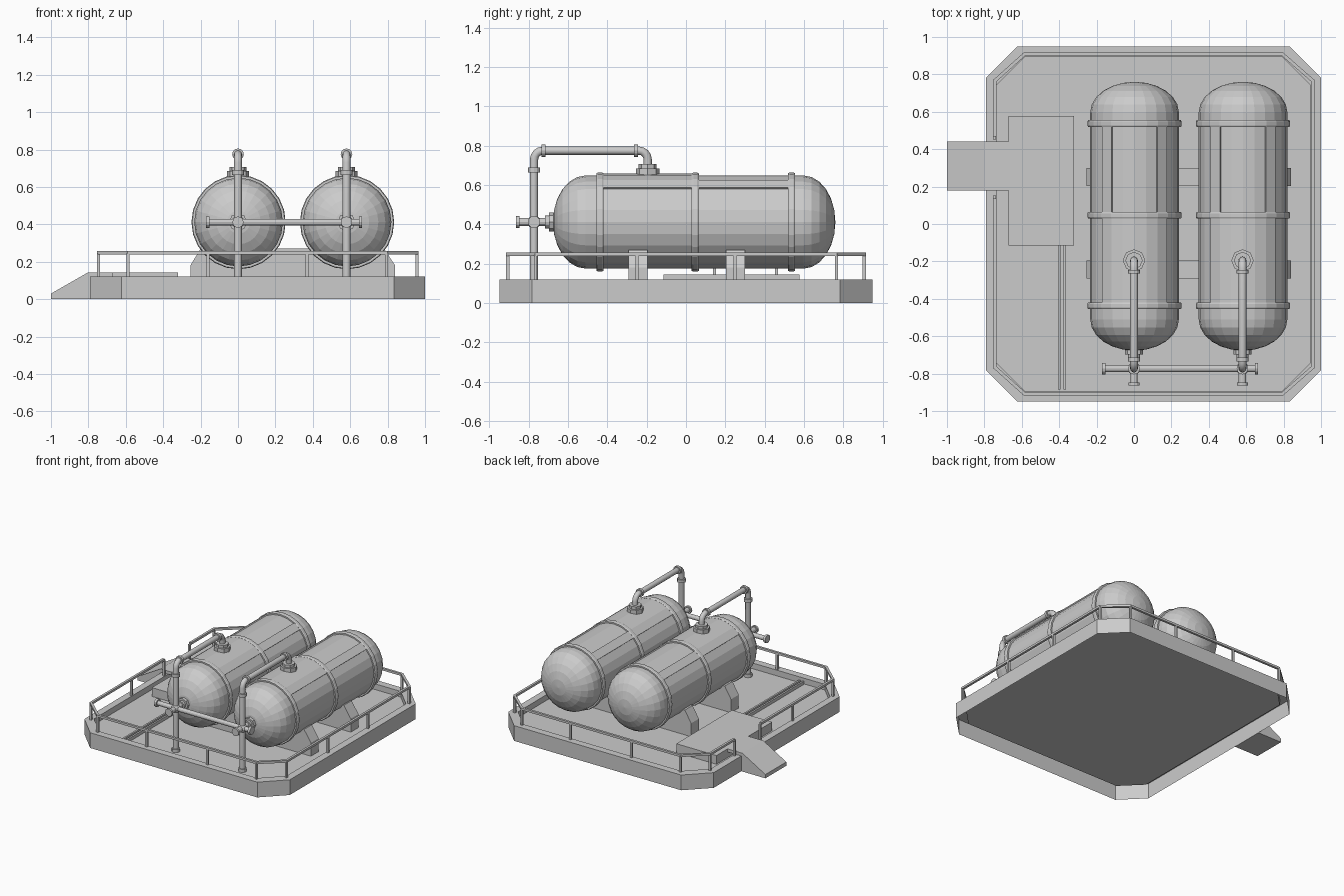
import bpy, bmesh
from math import sin, cos, pi, radians
from mathutils import Vector

if "Cube" in bpy.data.objects:
    bpy.data.objects.remove(bpy.data.objects["Cube"])

X, Y, Z = Vector((1, 0, 0)), Vector((0, 1, 0)), Vector((0, 0, 1))
TX, TZ, TR = (0.003, 0.583), 0.412, 0.237  # tank centres, height, radius
PY, PR = -0.773, 0.021                     # pipe stand position, pipe radius
DECK = 0.075                               # sunken deck level


def finish(name, bm):
    bmesh.ops.remove_doubles(bm, verts=bm.verts, dist=1e-5)
    bmesh.ops.recalc_face_normals(bm, faces=bm.faces)
    me = bpy.data.meshes.new(name)
    bm.to_mesh(me)
    bm.free()
    ob = bpy.data.objects.new(name, me)
    bpy.context.collection.objects.link(ob)
    return ob


def loft(bm, rings):
    """Skin equal-length rings of points."""
    vs = [[bm.verts.new(p) for p in r] for r in rings]
    n = len(vs[0])
    for a, b in zip(vs, vs[1:]):
        for i in range(n):
            j = (i + 1) % n
            bm.faces.new((a[i], a[j], b[j], b[i]))
    return vs


def solid(name, rings, cap_start=True):
    bm = bmesh.new()
    vs = loft(bm, rings)
    bm.faces.new(vs[-1])
    if cap_start:
        bm.faces.new(vs[0])
    return finish(name, bm)


def lathe(name, profile, origin, axis=Z, segs=12):
    """Revolve (distance, radius) points around an axis, capped at both ends."""
    q = Z.rotation_difference(axis)
    o = Vector(origin)
    return solid(name, [[o + q @ Vector((r * cos(2 * pi * i / segs), r * sin(2 * pi * i / segs), t))
                         for i in range(segs)] for t, r in profile])


def disc(name, origin, axis, t0, t1, r, segs=12):
    return lathe(name, [(t0, r), (t1, r)], origin, axis, segs)


def prism(name, pts, direction):
    d = Vector(direction)
    return solid(name, [[Vector(p) for p in pts], [Vector(p) + d for p in pts]])


def box(name, x0, x1, y0, y1, z0, z1):
    return prism(name, [(x0, y0, z0), (x1, y0, z0), (x1, y1, z0), (x0, y1, z0)], (0, 0, z1 - z0))


def plate_arc(name, x, a0, a1, y0, y1, r0, r1):
    """Curved cladding plate; angles in degrees from straight up."""
    n = round((a1 - a0) / 15)
    rings = []
    for k in range(n + 1):
        a = radians(a0 + (a1 - a0) * k / n)
        rings.append([(x + r * sin(a), y, TZ + r * cos(a))
                      for r, y in ((r0, y0), (r1, y0), (r1, y1), (r0, y1))])
    return solid(name, rings)


def tube(name, pts, r):
    cu = bpy.data.curves.new(name, 'CURVE')
    cu.dimensions = '3D'
    cu.bevel_depth, cu.bevel_resolution, cu.use_fill_caps = r, 4, True
    sp = cu.splines.new('POLY')
    sp.points.add(len(pts) - 1)
    for p, c in zip(sp.points, pts):
        p.co = (*c, 1)
    bpy.context.collection.objects.link(bpy.data.objects.new(name, cu))


def octagon(x0, x1, y, c, z):
    return [(x0 + c, -y, z), (x1 - c, -y, z), (x1, c - y, z), (x1, y - c, z),
            (x1 - c, y, z), (x0 + c, y, z), (x0, y - c, z), (x0, c - y, z)]


# Base: chamfered outer wall, flat rim, sunken deck, open underneath
solid("base_tray", [octagon(-.79, 1, .95, .167, 0), octagon(-.79, 1, .95, .167, .12),
                    octagon(-.735, .943, .893, .15, .12), octagon(-.735, .943, .893, .15, DECK)],
      cap_start=False)

# Entry ramp, landing plate and floor channel
prism("ramp", [(-1, .18, 0), (-1, .18, .03), (-.8, .18, .144), (-.66, .18, .144), (-.66, .18, .12), (-.79, .18, .12),
               (-.79, .18, 0)], (0, .26, 0))
box("landing_plate", -.67, -.32, -.115, .578, DECK, .144)
for x in (-.4, -.37):
    box("floor_channel_rail", x - .007, x + .007, -.885, -.11, DECK, DECK + .025)

# Saddle supports under both tanks
for y in (-.244, .252):
    prism("saddle", [(-.255, y - .048, DECK), (-.255, y - .048, .18), (-.2, y - .048, .27), (.78, y - .048, .27),
                     (.84, y - .048, .18), (.84, y - .048, DECK)], (0, .096, 0))

# Tanks
arc = [(sin(k * pi / 12), cos(k * pi / 12)) for k in range(6)]
shell = [(-.677, .001)] + [(-.51 - .167 * s, TR * c) for s, c in reversed(arc)]
shell += [(.597 + .163 * s, TR * c) for s, c in arc] + [(.76, .001)]
for x in TX:
    lathe("tank_shell", shell, (x, 0, TZ), Y, 24)
    for y in (-.437, .047, .537):
        lathe("tank_band", [(-.018, .232), (-.018, .248), (-.01, .252), (.01, .252), (.018, .248), (.018, .232)],
              (x, y, TZ), Y, 24)
    # top cladding, with an open window in the rear half
    plate_arc("top_cladding", x, -45, 45, -.43, .05, .232, .247)
    for a in (-45, 30):
        plate_arc("side_cladding", x, a, a + 15, .05, .53, .232, .247)

# Pipework for each tank
for x in (0, .58):
    zt, ye, R = .775, -.195, .045
    bend = [k * pi / 8 for k in range(5)]
    path = [(x, PY, DECK)]
    path += [(x, PY + R - R * cos(a), zt - R + R * sin(a)) for a in bend]
    path += [(x, ye - R + R * sin(a), zt - R + R * cos(a)) for a in bend]
    path += [(x, ye, .65)]
    tube("outlet_pipe", path, PR)
    disc("foot_collar", (x, PY, 0), Z, DECK, DECK + .024, .03)
    disc("riser_collar", (x, PY, 0), Z, .665, .69, .031)
    for y in (-.725, -.255):
        disc("pipe_collar", (x, y, zt), Y, -.01, .01, .031)
    disc("top_flange", (x, ye, 0), Z, .64, .685, .06, 8)
    disc("top_flange_neck", (x, ye, 0), Z, .685, .706, .046, 8)
    # front outlet stub and junction
    disc("front_stub", (x, 0, TZ), Y, -.85, -.66, .02)
    disc("stub_cap", (x, 0, TZ), Y, -.864, -.848, .03)
    disc("stub_collar", (x, 0, TZ), Y, -.717, -.697, .032)
    disc("front_flange", (x, 0, TZ), Y, -.697, -.665, .048, 8)
    lathe("junction", [(-.034 * cos(k * pi / 6), max(.034 * sin(k * pi / 6), .001)) for k in range(7)],
          (x, PY, TZ), Z)

# Header pipe joining both risers
disc("header_pipe", (0, PY, TZ), X, -.16, .655, .018)
for x in (-.161, .655):
    disc("header_cap", (x, PY, TZ), X, -.009, .009, .031)

# Guard rail: square section swept round the edge, open at the ramp
L, Rr, F = -.745, .957, .907
rail = [(L, .137), (L, -.765), (-.587, -F), (.795, -F), (Rr, -.765),
        (Rr, .765), (.795, F), (-.587, F), (L, .765), (L, .468)]
rings = []
pv = [Vector(p) for p in rail]
for i, p in enumerate(pv):
    d0 = (p - pv[i - 1]).normalized() if i else (pv[1] - p).normalized()
    d1 = (pv[i + 1] - p).normalized() if i + 1 < len(pv) else d0
    t = (d0 + d1).normalized()
    n = Vector((t.y, -t.x)) * .009 / t.dot(d0)
    rings.append([(p.x + s * n.x, p.y + s * n.y, z) for s, z in ((-1, .24), (1, .24), (1, .257), (-1, .257))])
solid("guard_rail", rings)
posts = [(x, y) for x in (-.16, .37) for y in (-F, F)] + [(Rr, -.25), (Rr, .25), (L, -.26)]
posts += [(L, .145), (L, .46)] + rail[1:-1]
for x, y in posts:
    box("rail_post", x - .008, x + .008, y - .008, y + .008, .12, .245)
